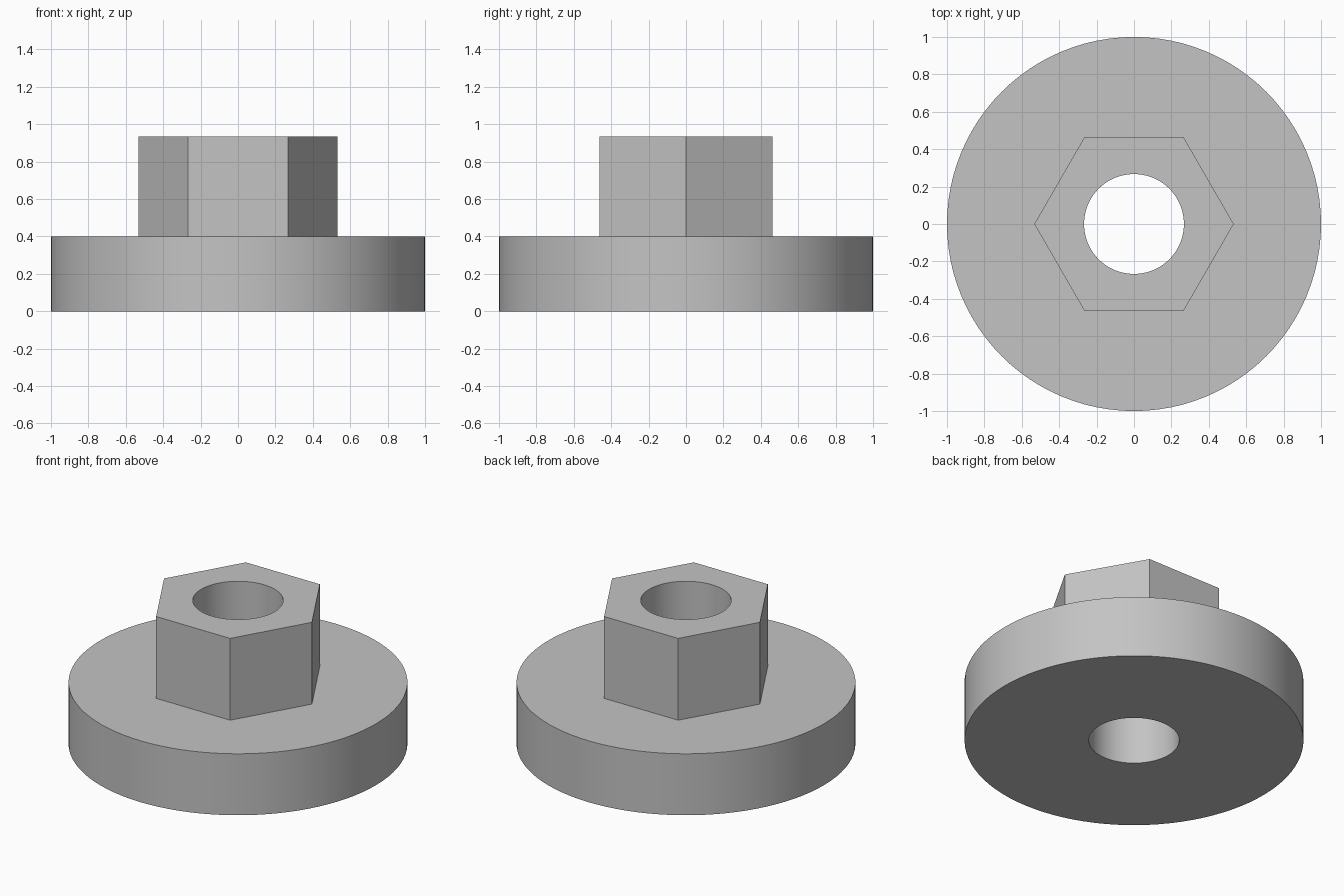
import bpy, bmesh, math

cube = bpy.data.objects.get("Cube")
if cube:
    bpy.data.objects.remove(cube, do_unlink=True)

SEGMENTS = 96
FLANGE_R, BORE_R, HEX_R = 1.0, 0.267, 0.533
FLANGE_TOP, HEX_TOP = 0.4, 0.933


def circle(radius):
    return lambda angle: radius


def hexagon(radius):
    # distance to a hexagon's edge, with corners on the x axis
    def distance(angle):
        offset = angle % (math.pi / 3) - math.pi / 6
        return radius * math.cos(math.pi / 6) / math.cos(offset)
    return distance


def ring(bm, outline, z):
    angles = [math.tau * i / SEGMENTS for i in range(SEGMENTS)]
    return [bm.verts.new((outline(a) * math.cos(a), outline(a) * math.sin(a), z))
            for a in angles]


# Plain grey metal
grey = bpy.data.materials.new("grey_metal")
grey.use_nodes = True
colour = (0.55, 0.55, 0.55, 1)
grey.diffuse_color = colour
grey.node_tree.nodes["Principled BSDF"].inputs["Base Color"].default_value = colour

# Closed section: flange, hexagonal collar, then back down the round bore
section = [
    (circle(BORE_R), 0),
    (circle(FLANGE_R), 0),
    (circle(FLANGE_R), FLANGE_TOP),
    (hexagon(HEX_R), FLANGE_TOP),
    (hexagon(HEX_R), HEX_TOP),
    (circle(BORE_R), HEX_TOP),
]
bm = bmesh.new()
rings = [ring(bm, outline, z) for outline, z in section]
for k, lower in enumerate(rings):
    upper = rings[(k + 1) % len(rings)]
    for i in range(SEGMENTS):
        j = (i + 1) % SEGMENTS
        bm.faces.new((lower[i], lower[j], upper[j], upper[i]))
bmesh.ops.recalc_face_normals(bm, faces=bm.faces)

mesh = bpy.data.meshes.new("flanged_hex_nut")
bm.to_mesh(mesh)
bm.free()
mesh.materials.append(grey)
nut = bpy.data.objects.new("flanged_hex_nut", mesh)
bpy.context.collection.objects.link(nut)

# Smooth round walls, crisp hexagon corners and rims
bpy.context.view_layer.objects.active = nut
nut.select_set(True)
bpy.ops.object.shade_smooth_by_angle(angle=math.radians(30))
